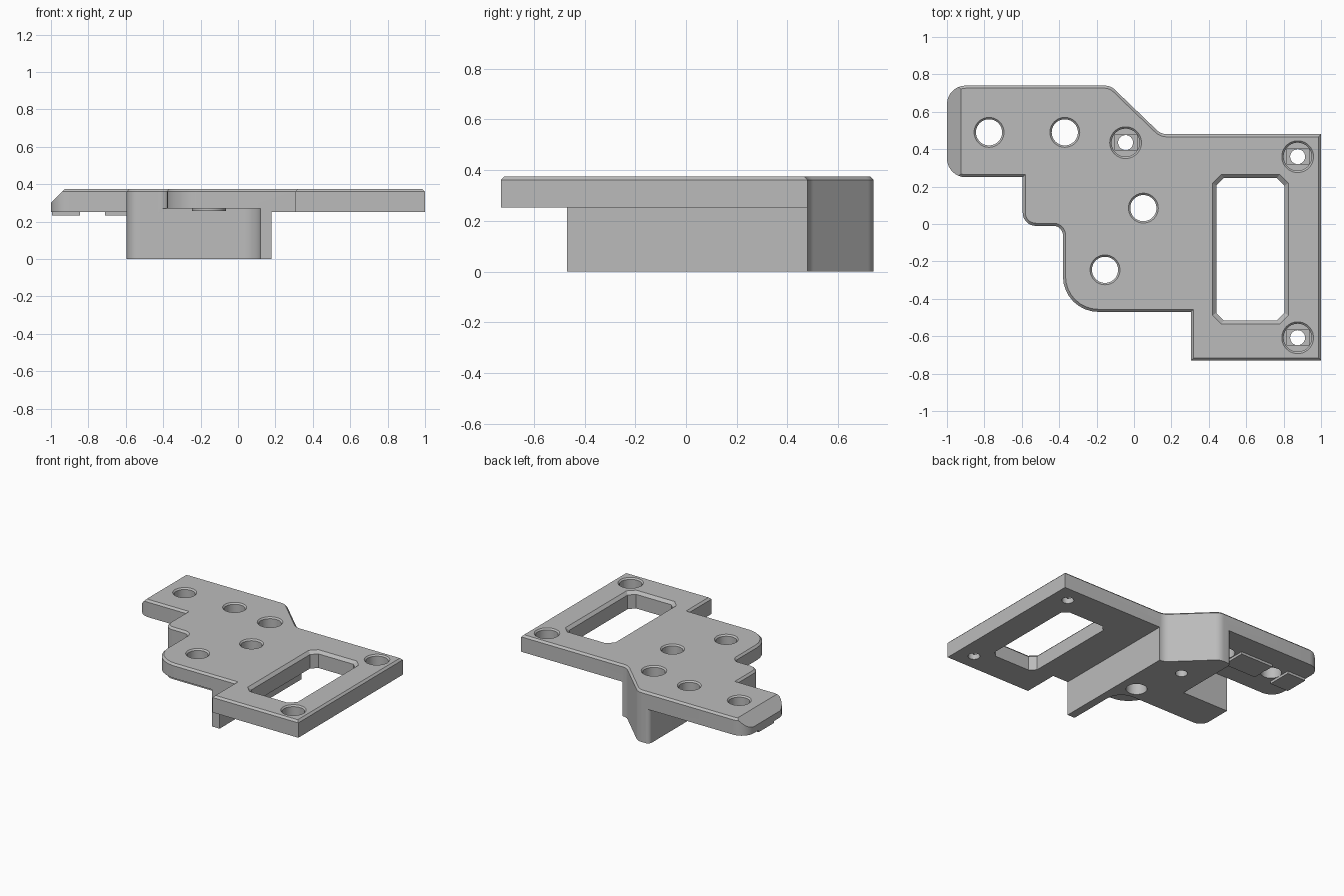
import bpy, bmesh
from math import radians, cos, sin, tau, tan
from mathutils import Vector

if "Cube" in bpy.data.objects:
    bpy.data.objects.remove(bpy.data.objects["Cube"], do_unlink=True)

grey = bpy.data.materials.new("plain grey")
grey.use_nodes = True
grey.diffuse_color = (0.5, 0.5, 0.5, 1)
grey.node_tree.nodes["Principled BSDF"].inputs["Base Color"].default_value = grey.diffuse_color

TOP, UNDER = 0.375, 0.252


def rounded(corners, steps=8):
    """Outline from (x, y, radius) corners, each replaced by a tangent arc."""
    pts = []
    for i, (x, y, r) in enumerate(corners):
        p = Vector((x, y))
        if r == 0:
            pts.append(p)
            continue
        a = (Vector(corners[i - 1][:2]) - p).normalized()
        b = (Vector(corners[(i + 1) % len(corners)][:2]) - p).normalized()
        half = a.angle(b) / 2
        centre = p + (a + b).normalized() * (r / sin(half))
        start = p + a * (r / tan(half)) - centre
        end = p + b * (r / tan(half)) - centre
        sweep = start.angle_signed(end)
        for k in range(steps + 1):
            t = -sweep * k / steps
            pts.append(centre + Vector((start.x * cos(t) - start.y * sin(t),
                                        start.x * sin(t) + start.y * cos(t))))
    return pts


def loft(name, low, high, z0, z1, chamfer=0):
    """Solid between two matching outlines, with an optional top chamfer."""
    bm = bmesh.new()
    a = [bm.verts.new((p[0], p[1], z0)) for p in low]
    b = [bm.verts.new((p[0], p[1], z1)) for p in high]
    bm.faces.new(a[::-1])
    lid = bm.faces.new(b)
    for i in range(len(a)):
        bm.faces.new((a[i - 1], a[i], b[i], b[i - 1]))
    bmesh.ops.recalc_face_normals(bm, faces=bm.faces)
    if chamfer:
        bmesh.ops.bevel(bm, geom=list(lid.edges), offset=chamfer, segments=1,
                        affect='EDGES', profile=0.5)
    mesh = bpy.data.meshes.new(name)
    bm.to_mesh(mesh)
    bm.free()
    mesh.materials.append(grey)
    obj = bpy.data.objects.new(name, mesh)
    bpy.context.collection.objects.link(obj)
    return obj


def prism(name, pts, z0, z1, chamfer=0):
    return loft(name, pts, pts, z0, z1, chamfer)


def rect(x0, y0, x1, y1):
    return [(x0, y0), (x1, y0), (x1, y1), (x0, y1)]


def octagon(x0, y0, x1, y1, c):
    return [(x0 + c, y0), (x1 - c, y0), (x1, y0 + c), (x1, y1 - c),
            (x1 - c, y1), (x0 + c, y1), (x0, y1 - c), (x0, y0 + c)]


def circle(x, y, r, n=40):
    return [(x + r * cos(tau * i / n), y + r * sin(tau * i / n)) for i in range(n)]


def combine(target, tool, operation='DIFFERENCE'):
    tool.hide_render = True
    mod = target.modifiers.new("combine", 'BOOLEAN')
    mod.operation, mod.solver, mod.object = operation, 'EXACT', tool
    bpy.context.view_layer.objects.active = target
    bpy.ops.object.modifier_apply(modifier=mod.name)
    bpy.data.objects.remove(tool, do_unlink=True)


def drill(target, x, y, r, lip=0.01):
    """Through hole with a small chamfer at the top."""
    combine(target, prism("hole", circle(x, y, r), -0.1, 0.5))
    combine(target, loft("lip", circle(x, y, r - lip), circle(x, y, r + 2 * lip),
                         TOP - 2 * lip, TOP + lip))


# Stepped top plate
plate = prism("mounting_plate", rounded([
    (-1, 0.25, 0.1), (-0.595, 0.25, 0), (-0.595, -0.01, 0.07), (-0.38, -0.01, 0.05),
    (-0.38, -0.47, 0.19), (0.305, -0.47, 0), (0.305, -0.73, 0), (1, -0.73, 0),
    (1, 0.48, 0), (0.145, 0.48, 0.08), (-0.125, 0.74, 0.08), (-1, 0.74, 0.1)]),
    UNDER, TOP, 0.014)

# Sloped end of the plate
slope = prism("slope", [(-1.1, 0.2), (-0.925, 0.375), (-0.925, 0.5), (-1.1, 0.5)], -1, 1)
slope.rotation_euler.x = radians(90)
bpy.context.view_layer.update()
combine(plate, slope)

# Shallow recess under the plate with a washer ring
combine(plate, prism("recess", rect(-0.42, -0.5, 0.12, 0), 0.1, 0.27))
combine(plate, prism("washer", circle(-0.155, -0.245, 0.09), 0.256, 0.3), 'UNION')

# Support block with its thin front rib
combine(plate, prism("support_block", rounded([
    (-0.595, 0.25, 0), (-0.595, -0.01, 0.07), (0.12, -0.01, 0.12), (0.12, -0.47, 0),
    (0.18, -0.47, 0), (0.18, 0.48, 0), (0.145, 0.48, 0.08), (-0.125, 0.74, 0.08),
    (-0.22, 0.74, 0.03), (-0.22, 0.25, 0)]), 0, 0.3), 'UNION')

# Low pads under the side arm
for x0, x1 in ((-0.995, -0.845), (-0.71, -0.445)):
    combine(plate, prism("pad", rect(x0, 0.4, x1, 0.58), 0.234, 0.3), 'UNION')

# Chamfered rectangular window
combine(plate, prism("window", octagon(0.44, -0.515, 0.805, 0.245, 0.04), -0.1, 0.5))
combine(plate, loft("window_chamfer", octagon(0.44, -0.515, 0.805, 0.245, 0.04),
                    octagon(0.41, -0.545, 0.835, 0.275, 0.05), TOP - 0.02, TOP + 0.01))

# Plain holes
for x, y in ((-0.775, 0.49), (-0.37, 0.49), (0.05, 0.085), (-0.155, -0.245)):
    drill(plate, x, y, 0.07)

# Counterbored screw holes, each with a slot in its floor
for x, y in ((-0.045, 0.435), (0.875, 0.36), (0.875, -0.608)):
    combine(plate, prism("bore", circle(x, y, 0.075), 0.3, 0.5))
    combine(plate, loft("bore_lip", circle(x, y, 0.065), circle(x, y, 0.095),
                        TOP - 0.02, TOP + 0.01))
    combine(plate, prism("slot", rect(x - 0.06, y - 0.04, x + 0.06, y + 0.04), 0.29, 0.32))
    combine(plate, prism("screw", circle(x, y, 0.04), -0.1, 0.5))

bpy.ops.object.select_all(action='DESELECT')
plate.select_set(True)
bpy.context.view_layer.objects.active = plate
bpy.ops.object.shade_smooth_by_angle(angle=radians(30))
